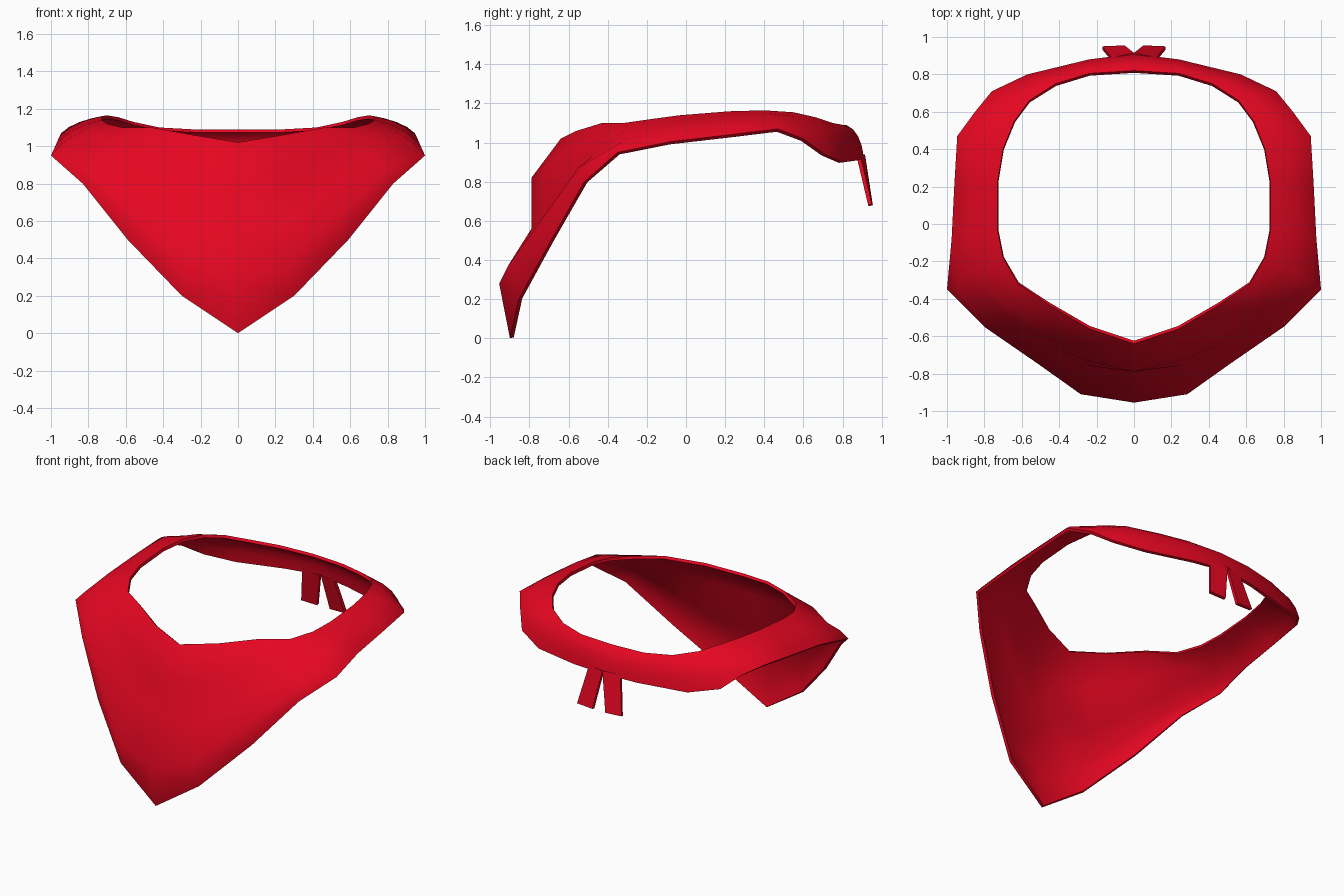
import bpy, math
from mathutils import Vector

if "Cube" in bpy.data.objects:
    bpy.data.objects.remove(bpy.data.objects["Cube"])

red = bpy.data.materials.new("red_cloth")
red.diffuse_color = (0.78, 0.002, 0.015, 1)
red.use_nodes = True
red.node_tree.nodes["Principled BSDF"].inputs["Base Color"].default_value = red.diffuse_color


def cloth(name, verts, faces, thickness):
    """Half sheet -> mirrored, thickened, smooth-shaded cloth."""
    me = bpy.data.meshes.new(name)
    me.from_pydata(verts, [], faces)
    me.materials.append(red)
    ob = bpy.data.objects.new(name, me)
    bpy.context.collection.objects.link(ob)
    mir = ob.modifiers.new("mirror", 'MIRROR')
    mir.use_clip = True
    sol = ob.modifiers.new("thickness", 'SOLIDIFY')
    sol.thickness, sol.offset = thickness, -1
    bpy.ops.object.select_all(action='DESELECT')
    ob.select_set(True)
    bpy.context.view_layer.objects.active = ob
    for m in ("mirror", "thickness"):
        bpy.ops.object.modifier_apply(modifier=m)
    bpy.ops.object.shade_smooth_by_angle(angle=math.radians(70))
    return ob


# Neckline edge, from front centre round the right side to back centre
neck = [(0, -.64, 1.02), (.24, -.56, 1.06), (.46, -.43, 1.1), (.62, -.32, 1.1),
        (.70, -.18, 1.12), (.73, -.03, 1.14), (.73, .22, 1.16), (.70, .40, 1.165),
        (.64, .55, 1.155), (.56, .66, 1.13), (.42, .75, 1.10), (.24, .805, 1.09),
        (0, .82, 1.09)]
# Lower hem at the same stations
hem = [(0, -.90, 0), (.3, -.855, .20), (.59, -.69, .50), (.83, -.52, .80),
       (1.0, -.35, .95), (.975, -.08, 1.005), (.96, .22, 1.04), (.945, .47, 1.07),
       (.85, .60, 1.02), (.76, .71, .94), (.57, .80, .90), (.24, .88, .91),
       (0, .91, .92)]
# Draped inner points of the front triangle
drape = [[(0, -.79, .82), (0, -.79, .56), (0, -.955, .28)],
         [(.25, -.73, .86), (.26, -.755, .59), (.285, -.91, .37)],
         [(.47, -.58, .96), (.47, -.64, .74), (.51, -.75, .59)],
         [(.67, -.43, 1.05), (.71, -.48, .93), (.80, -.55, .87)]]

# Neckerchief sheet: the sides and back roll over in a soft curve
verts, faces = [], []
for i, (a, b) in enumerate(zip(neck, hem)):
    a, b = Vector(a), Vector(b)
    if i < len(drape):
        mid = [Vector(p) for p in drape[i]]
    else:
        bulge = .45 if i < 9 else .65
        c = ((a + b) / 2).lerp(Vector((b.x, b.y, a.z)), bulge)
        mid = [a.lerp(c, t).lerp(c.lerp(b, t), t) for t in (.25, .5, .75)]
    verts += [a, *mid, b]
for s in range(len(neck) - 1):
    for r in range(4):
        k = s * 5 + r
        faces.append((k, k + 1, k + 6, k + 5))
cloth("neckerchief", verts, faces, .02)

# Two loose knot tails hanging at the back
tail = [(0, .915, .94), (.12, .89, .94), (.05, .955, .68), (.17, .95, .685)]
cloth("knot_tails", [Vector(p) for p in tail], [(0, 1, 3, 2)], .02)
